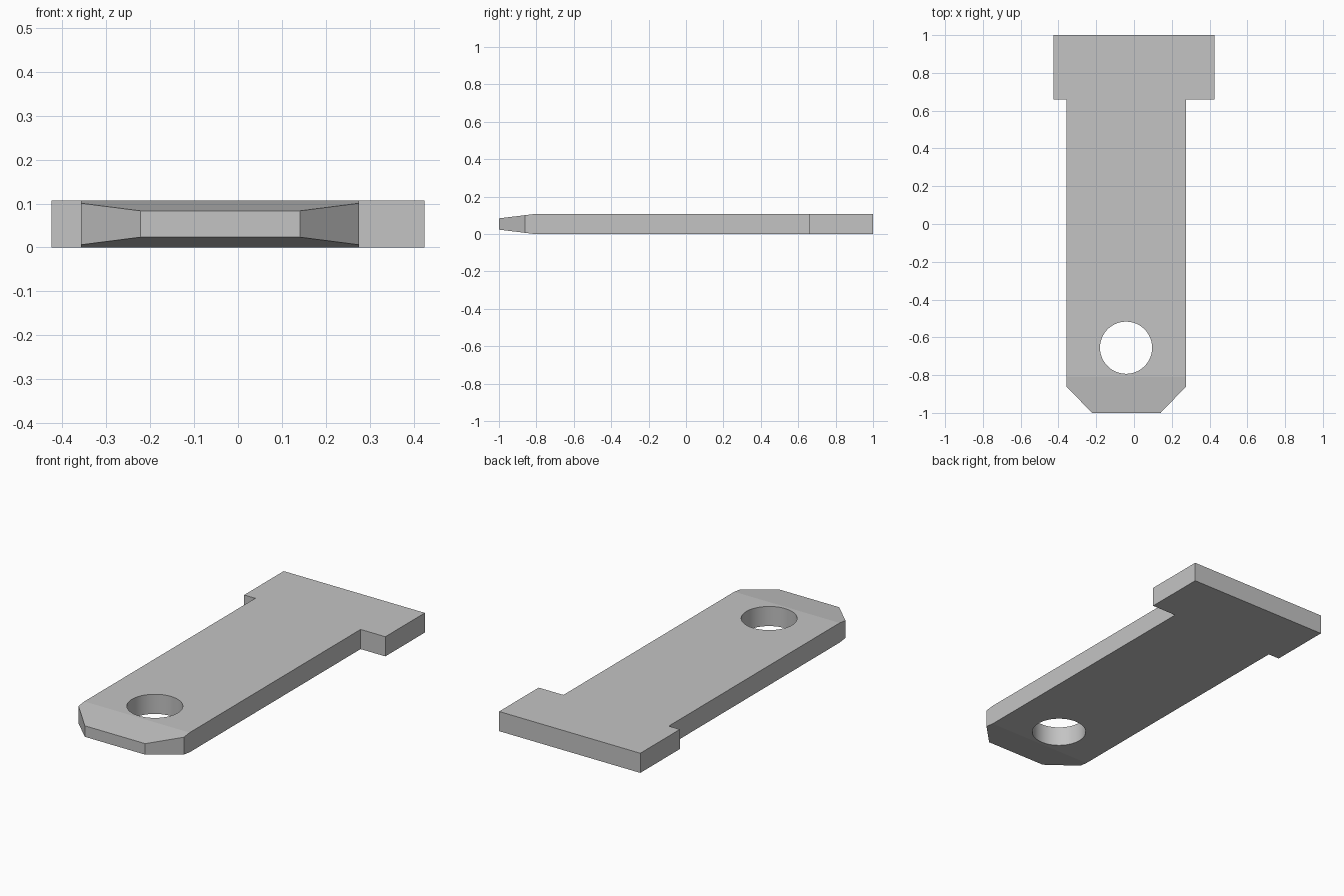
import bpy
import bmesh
import math
from mathutils import Matrix

if "Cube" in bpy.data.objects:
    bpy.data.objects.remove(bpy.data.objects["Cube"])

THICK = 0.107        # plate thickness
BEND, TIP = -0.81, -1.0   # where the thinning starts and ends
THINNING = 0.0235    # amount removed from each side at the tip
HOLE = (-0.042, -0.655)
HOLE_RADIUS = 0.138


def make_object(name, bm):
    mesh = bpy.data.meshes.new(name)
    bmesh.ops.recalc_face_normals(bm, faces=bm.faces[:])
    bm.to_mesh(mesh)
    bm.free()
    obj = bpy.data.objects.new(name, mesh)
    bpy.context.collection.objects.link(obj)
    return obj


# Flat plate: wide head, offset shank, chamfered tip
outline = [(-0.425, 1), (-0.425, 0.66), (-0.358, 0.66), (-0.358, -0.86),
           (-0.222, TIP), (0.141, TIP), (0.276, -0.86), (0.276, 0.66),
           (0.425, 0.66), (0.425, 1)]
bm = bmesh.new()
base = bm.faces.new([bm.verts.new((x, y, 0)) for x, y in outline])
top = bmesh.ops.extrude_face_region(bm, geom=[base])["geom"]
bmesh.ops.translate(bm, vec=(0, 0, THICK),
                    verts=[g for g in top if isinstance(g, bmesh.types.BMVert)])

# Wedge the tip evenly from above and below
bmesh.ops.bisect_plane(bm, geom=bm.verts[:] + bm.edges[:] + bm.faces[:],
                       plane_co=(0, BEND, 0), plane_no=(0, 1, 0))
for v in bm.verts:
    inset = THINNING * max(0, (BEND - v.co.y) / (BEND - TIP))
    v.co.z += inset if v.co.z < THICK / 2 else -inset
plate = make_object("pin_plate", bm)

# Round through hole
bm = bmesh.new()
bmesh.ops.create_cone(bm, cap_ends=True, segments=96, radius1=HOLE_RADIUS,
                      radius2=HOLE_RADIUS, depth=1,
                      matrix=Matrix.Translation((*HOLE, THICK / 2)))
cutter = make_object("hole_cutter", bm)
cutter.hide_render = True

bpy.context.view_layer.objects.active = plate
plate.select_set(True)
cut = plate.modifiers.new("hole", "BOOLEAN")
cut.operation = "DIFFERENCE"
cut.solver = "EXACT"
cut.object = cutter
bpy.ops.object.modifier_apply(modifier=cut.name)
bpy.data.objects.remove(cutter)

# Smooth hole wall, crisp bends and corners
bpy.ops.object.shade_smooth_by_angle(angle=math.radians(5))

# Plain grey metal
grey = bpy.data.materials.new("plain grey")
grey.use_nodes = True
colour = (0.55, 0.55, 0.55, 1)
grey.diffuse_color = colour
grey.node_tree.nodes["Principled BSDF"].inputs["Base Color"].default_value = colour
plate.data.materials.clear()
plate.data.materials.append(grey)
